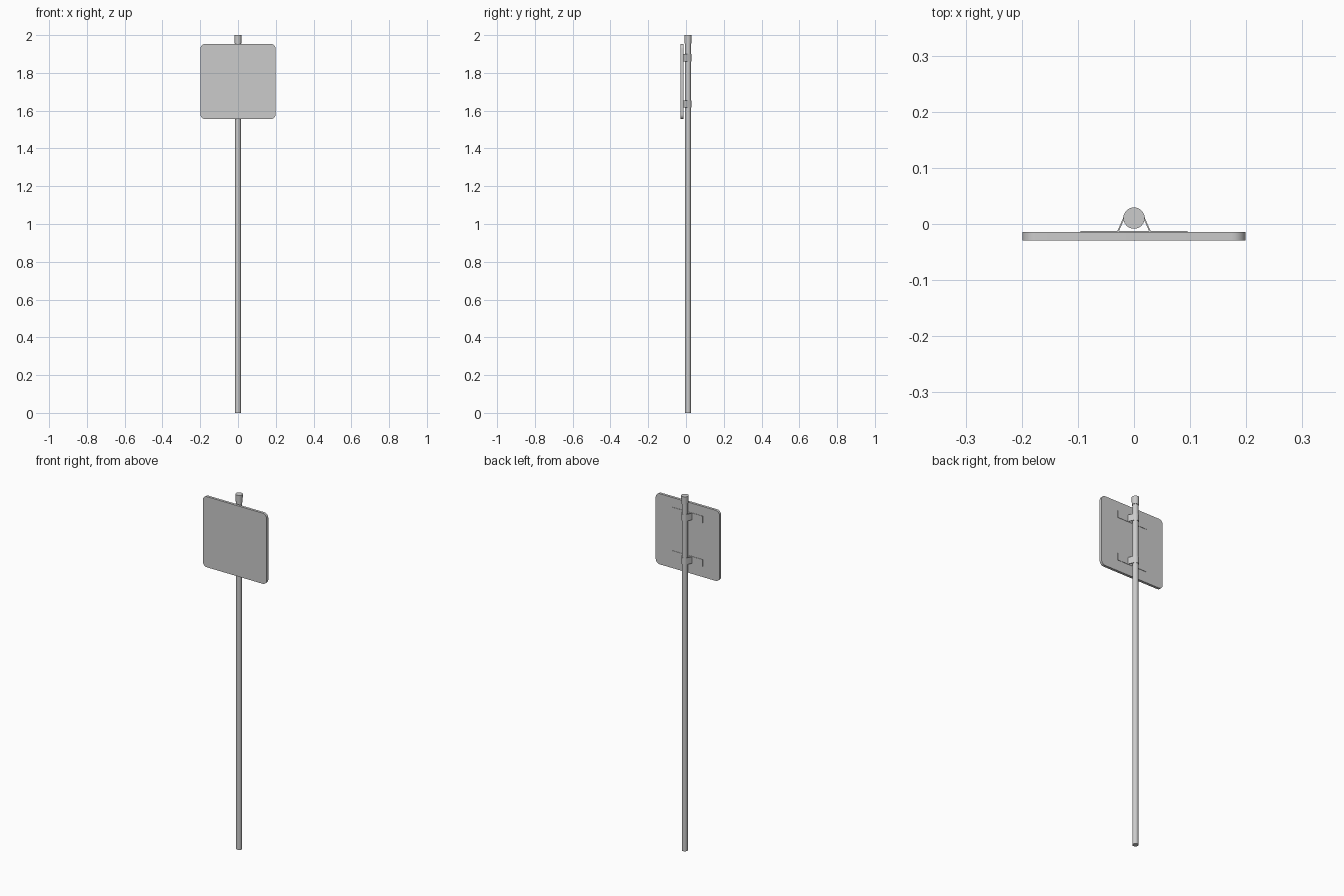
import bpy, bmesh, math
from mathutils import Matrix

if "Cube" in bpy.data.objects:
    bpy.data.objects.remove(bpy.data.objects["Cube"])

POLE_Y = 0.0105
CLAMP_Z = (1.635, 1.88)
CLAMP_H = 0.038


def prism(name, pts, height, matrix):
    """Extrude a 2D outline upward by height, then place it."""
    bm = bmesh.new()
    face = bm.faces.new([bm.verts.new((x, y, 0)) for x, y in pts])
    res = bmesh.ops.extrude_face_region(bm, geom=[face])
    verts = [v for v in res["geom"] if isinstance(v, bmesh.types.BMVert)]
    bmesh.ops.translate(bm, verts=verts, vec=(0, 0, height))
    bmesh.ops.transform(bm, matrix=matrix, verts=bm.verts)
    bmesh.ops.recalc_face_normals(bm, faces=bm.faces)
    return finish(name, bm)


def tube(name, r_bottom, r_top, z0, z1):
    bm = bmesh.new()
    bmesh.ops.create_cone(bm, cap_ends=True, segments=24, radius1=r_bottom,
                          radius2=r_top, depth=z1 - z0,
                          matrix=Matrix.Translation((0, POLE_Y, (z0 + z1) / 2)))
    return finish(name, bm)


def finish(name, bm):
    mesh = bpy.data.meshes.new(name)
    bm.to_mesh(mesh)
    bm.free()
    obj = bpy.data.objects.new(name, mesh)
    bpy.context.collection.objects.link(obj)
    bpy.context.view_layer.objects.active = obj
    obj.select_set(True)
    bpy.ops.object.shade_smooth_by_angle(angle=math.radians(30))
    obj.select_set(False)
    return obj


def rounded_rect(w, h, r, steps=6):
    pts = []
    for i, (sx, sy) in enumerate(((1, 1), (-1, 1), (-1, -1), (1, -1))):
        for k in range(steps + 1):
            a = math.radians(90 * (i + k / steps))
            pts.append((sx * (w / 2 - r) + r * math.cos(a),
                        sy * (h / 2 - r) + r * math.sin(a)))
    return pts


def strap_line(r, foot_x, foot_y):
    """Foot, arc around the back of the pole, other foot."""
    arc = [math.radians(25 + 130 * k / 14) for k in range(15)]
    return ([(foot_x, foot_y)]
            + [(r * math.cos(a), POLE_Y + r * math.sin(a)) for a in arc]
            + [(-foot_x, foot_y)])


# Post and its slightly wider end cap
tube("post", 0.0155, 0.0155, 0, 1.98)
tube("post_cap", 0.0175, 0.019, 1.955, 2.0)

# Sign board with rounded corners, standing upright
upright = Matrix.Translation((0, -0.0145, 1.754)) @ Matrix.Rotation(math.radians(90), 4, 'X')
prism("sign_board", rounded_rect(0.398, 0.398, 0.025), 0.0145, upright)

# Clamps: a flat backing strip plus a strap around the post
outline = strap_line(0.0178, 0.030, -0.0135) + strap_line(0.0152, 0.0272, -0.0135)[::-1]
strip = [(-0.095, -0.0155), (0.095, -0.0155), (0.095, -0.0125), (-0.095, -0.0125)]
for label, z in zip(("lower", "upper"), CLAMP_Z):
    base = Matrix.Translation((0, 0, z - CLAMP_H / 2))
    prism(label + "_clamp_strap", outline, CLAMP_H, base)
    prism(label + "_clamp_strip", strip, CLAMP_H, base)
